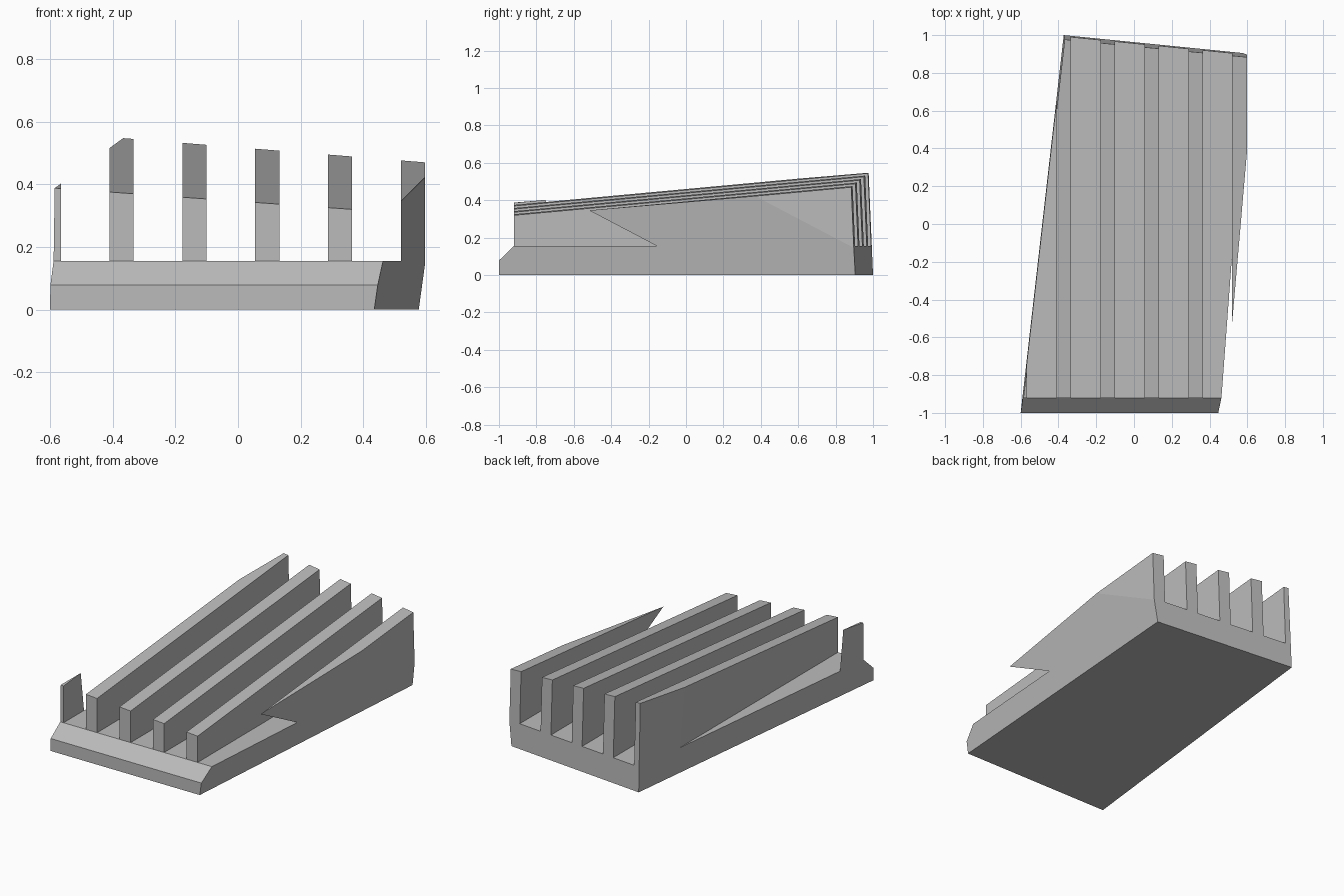
import bpy
import bmesh
from mathutils import Vector

if "Cube" in bpy.data.objects:
    bpy.data.objects.remove(bpy.data.objects["Cube"])

FLOOR = 0.155        # top of the base plate
FRONT = -0.92        # front ends of the fins
PITCH, WIDTH = 0.2325, 0.077

grey = bpy.data.materials.new("light grey metal")
grey.diffuse_color = (0.5, 0.5, 0.5, 1)
grey.use_nodes = True
grey.node_tree.nodes["Principled BSDF"].inputs["Base Color"].default_value = grey.diffuse_color


def new_object(name, bm):
    bmesh.ops.recalc_face_normals(bm, faces=bm.faces[:])
    mesh = bpy.data.meshes.new(name)
    bm.to_mesh(mesh)
    bm.free()
    mesh.materials.append(grey)
    obj = bpy.data.objects.new(name, mesh)
    bpy.context.collection.objects.link(obj)
    return obj


def trim(bm, point, normal):
    """Cut away everything on the normal's side and cap the cut."""
    cut = bmesh.ops.bisect_plane(
        bm, geom=bm.verts[:] + bm.edges[:] + bm.faces[:], dist=1e-6,
        plane_co=Vector(point), plane_no=Vector(normal), clear_outer=True)
    edges = [e for e in cut["geom_cut"] if isinstance(e, bmesh.types.BMEdge)]
    bmesh.ops.contextual_create(bm, geom=edges)


# Solid body: chamfered side profile swept across x
profile = [(-1, 0), (-1, 0.078), (FRONT, FLOOR), (FRONT, 0.8), (1.2, 0.8), (1.2, 0)]
bm = bmesh.new()
face = bm.faces.new([bm.verts.new((-0.8, y, z)) for y, z in profile])
swept = bmesh.ops.extrude_face_region(bm, geom=[face])["geom"]
bmesh.ops.translate(bm, vec=(1.6, 0, 0),
                    verts=[v for v in swept if isinstance(v, bmesh.types.BMVert)])
bmesh.ops.recalc_face_normals(bm, faces=bm.faces[:])

# Skewed sides, back and sloping top
trim(bm, (-0.6, -1, 0), (-1, 0.114, 0.015))
trim(bm, (0.435, -1, 0), (1, -0.0745, -0.142))
trim(bm, (-0.372, 1, 0), (0.1, 1, 0.042))
trim(bm, (0, FRONT, 0.3457), (0.0714, -0.0924, 1))
trim(bm, (0.597, 0, 0), (1, 0, 0))
heat_sink = new_object("heat_sink", bm)

# Slots that separate the fins
bm = bmesh.new()
for i in range(5):
    left = 0.52 - PITCH * (i + 1) + WIDTH
    right = 0.52 - PITCH * i
    box = bmesh.ops.create_cube(bm, size=1)["verts"]
    for v in box:
        v.co = (left if v.co.x < 0 else right, v.co.y * 3,
                FLOOR if v.co.z < 0 else 1)
cutter = new_object("slot_cutter", bm)
cutter.hide_render = True

mod = heat_sink.modifiers.new("slots", 'BOOLEAN')
mod.operation = 'DIFFERENCE'
mod.solver = 'EXACT'
mod.object = cutter
bpy.context.view_layer.objects.active = heat_sink
heat_sink.select_set(True)
bpy.ops.object.modifier_apply(modifier=mod.name)
bpy.data.objects.remove(cutter)
